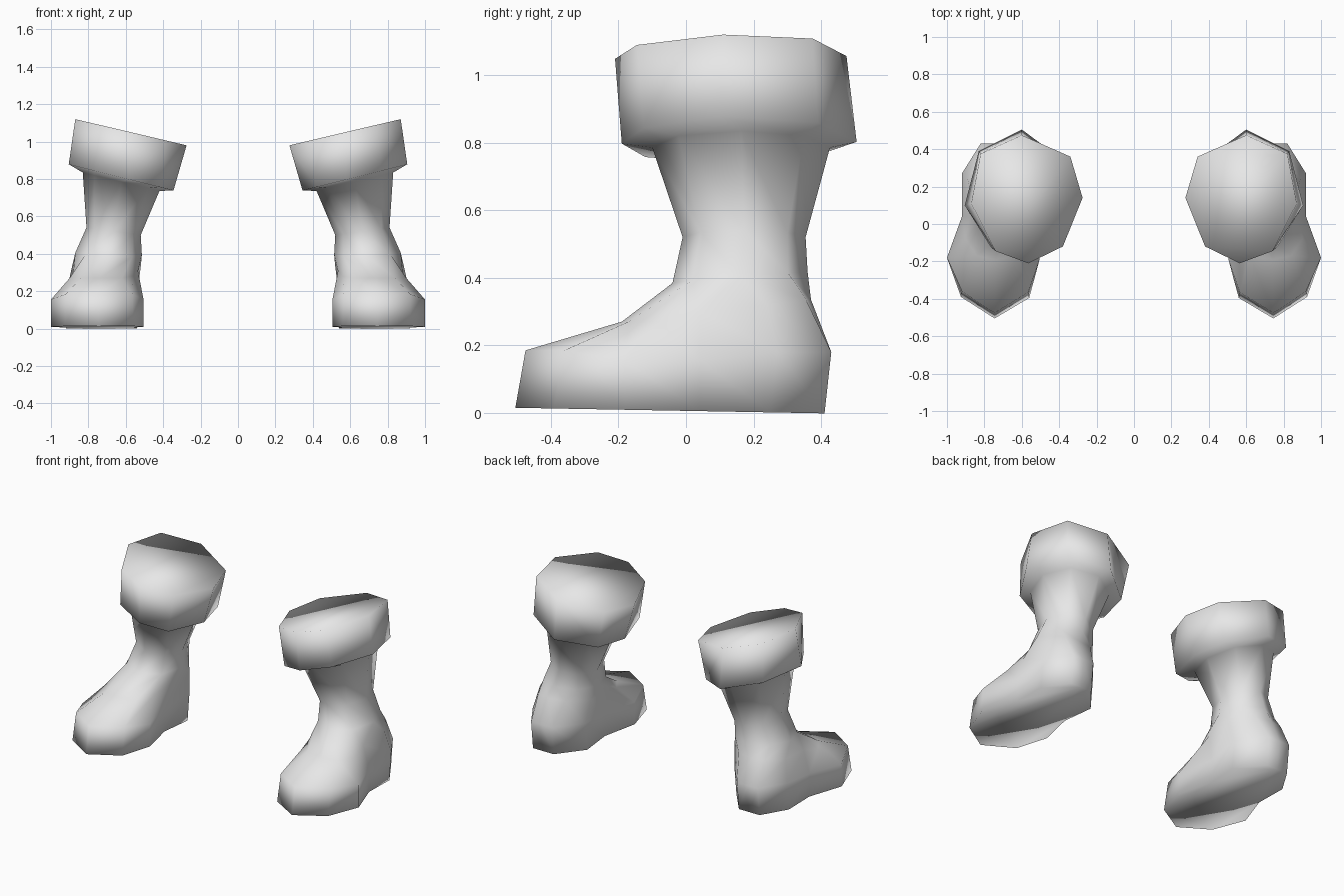
import bpy
import bmesh
import math

if "Cube" in bpy.data.objects:
    bpy.data.objects.remove(bpy.data.objects["Cube"])

grey = bpy.data.materials.new("light_grey")
grey.diffuse_color = (0.8, 0.8, 0.8, 1)
grey.use_nodes = True
grey.node_tree.nodes["Principled BSDF"].inputs["Base Color"].default_value = grey.diffuse_color


def oval(cx, cy, rx, ry, z, slope_x, slope_y=0.0):
    """Tilted eight-sided ring, starting at the back and going outward."""
    ring = []
    for k in range(8):
        dx = rx * math.sin(k * math.pi / 4)
        dy = ry * math.cos(k * math.pi / 4)
        ring.append((cx + dx, cy + dy, z + slope_x * dx + slope_y * dy))
    return ring


def tilted(outline, z, slope):
    """Outline laid on a plane that rises outward."""
    return [(x, y, z + slope * x) for x, y in outline]


# Sole outline: heel back, outer side, toe, inner side
sole_outline = [(.745, .41), (.82, .41), (.92, .25), (.92, .04), (1.0, -.18), (.925, -.39),
                (.745, -.505), (.56, -.395), (.505, -.19), (.56, .04), (.54, .25), (.67, .41)]
sole = [(x, y, .006 - .018 * y) for x, y in sole_outline]

# Widest part of the foot, heel pushed back and toe pulled in
foot_side = [(.745 + (x - .745) * (1 if y > -.3 else .97),
              y + (.02 if y > .2 else .03 if y < -.3 else 0),
              .18 if y > .2 else .185 if y < -.3 else .155)
             for x, y in sole_outline]

# Instep
instep = [(.74, .37, .335), (.82, .355, .335), (.89, .24, .32), (.88, .04, .30),
          (.90, -.08, .27), (.84, -.17, .27), (.74, -.19, .27), (.62, -.17, .27),
          (.56, -.08, .28), (.535, .05, .31), (.52, .24, .33), (.63, .355, .335)]

# Leg
lower_leg = oval(.692, .16, .178, .20, .40, .03, .08)
ankle = oval(.665, .172, .145, .182, .52, .14)
leg_top = oval(.625, .163, .205, .263, .785, .24)

# Cuff
cuff_bottom = tilted([(.60, .505), (.83, .39), (.905, .10), (.765, -.125),
                      (.58, -.19), (.42, -.12), (.345, .14), (.39, .35)], .652, .25)
cuff_top = tilted([(.60, .475), (.82, .375), (.87, .11), (.74, -.145),
                   (.565, -.21), (.38, -.12), (.275, .14), (.34, .36)], .915, .235)

# Twelve foot corners gather into eight leg corners
GATHER = [0, 1, 2, 2, 3, 3, 4, 5, 5, 6, 6, 7]


def boot(name, side):
    bm = bmesh.new()

    def add(ring):
        return [bm.verts.new((side * x, y, z)) for x, y, z in ring]

    def skin(low, high):
        n = len(low)
        for i in range(n):
            j = (i + 1) % n
            corners = [low[i], low[j], high[j], high[i]]
            if high[i] is high[j]:
                corners.pop()
            bm.faces.new(corners)

    # Foot
    foot = [add(r) for r in (sole, foot_side, instep)]
    bm.faces.new(foot[0])
    skin(foot[0], foot[1])
    skin(foot[1], foot[2])
    # Leg and cuff
    leg = [add(r) for r in (lower_leg, ankle, leg_top, cuff_bottom, cuff_top)]
    skin(foot[2], [leg[0][g] for g in GATHER])
    for low, high in zip(leg, leg[1:]):
        skin(low, high)
    bm.faces.new(leg[-1])

    bmesh.ops.recalc_face_normals(bm, faces=bm.faces)
    for f in bm.faces:
        f.smooth = True
    mesh = bpy.data.meshes.new(name)
    bm.to_mesh(mesh)
    bm.free()
    mesh.materials.append(grey)
    bpy.context.collection.objects.link(bpy.data.objects.new(name, mesh))


boot("right_boot", 1)
boot("left_boot", -1)
